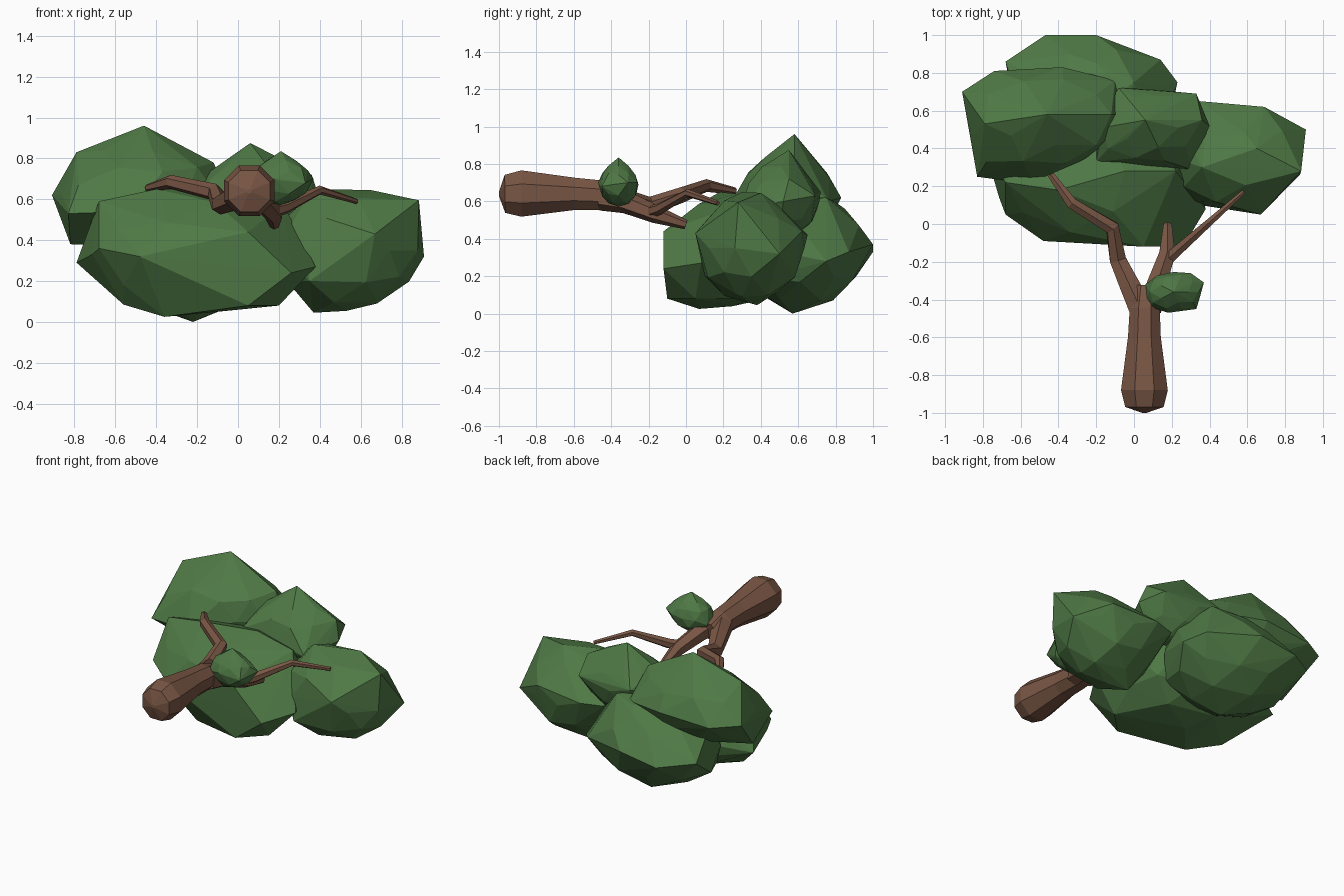
import bpy, bmesh, math, random
from mathutils import Vector

random.seed(4)


def material(name, rgb):
    m = bpy.data.materials.new(name)
    m.diffuse_color = (*rgb, 1)
    return m


LEAF = material("leaf_green", (0.078, 0.190, 0.060))
BARK = material("bark_brown", (0.190, 0.093, 0.058))


def finish(name, bm, mat):
    bmesh.ops.recalc_face_normals(bm, faces=bm.faces)
    me = bpy.data.meshes.new(name)
    bm.to_mesh(me)
    bm.free()
    me.materials.append(mat)
    ob = bpy.data.objects.new(name, me)
    bpy.context.collection.objects.link(ob)
    return ob


def tube(name, path, sides):
    """Faceted limb: path holds (x, y, z, radius)."""
    bm = bmesh.new()
    pts = [Vector(p[:3]) for p in path]
    rings = []
    for i, p in enumerate(pts):
        d = (pts[min(i + 1, len(pts) - 1)] - pts[max(i - 1, 0)]).normalized()
        u = d.cross(Vector((0, 0, 1))).normalized()
        v = u.cross(d)
        ring = []
        for k in range(sides):
            a = 2 * math.pi * (k + 0.5) / sides
            ring.append(bm.verts.new(p + (u * math.cos(a) + v * math.sin(a)) * path[i][3]))
        rings.append(ring)
    for a, b in zip(rings, rings[1:]):
        for k in range(sides):
            n = (k + 1) % sides
            bm.faces.new((a[k], a[n], b[n], b[k]))
    bm.faces.new(rings[0])
    bm.faces.new(rings[-1])
    return finish(name, bm, BARK)


def clump(name, centre, radii, corners):
    """Faceted leaf mass: rough ellipsoid wrapped together with a few corner points."""
    ball = bmesh.new()
    bmesh.ops.create_icosphere(ball, subdivisions=2, radius=1)
    pts = [Vector(c) for c in corners]
    for v in ball.verts:
        s = random.uniform(0.92, 1.0)
        pts.append(Vector([c + r * s * q for c, r, q in zip(centre, radii, v.co)]))
    ball.free()
    bm = bmesh.new()
    for p in pts:
        bm.verts.new(p)
    bmesh.ops.convex_hull(bm, input=bm.verts[:])
    bmesh.ops.delete(bm, geom=[v for v in bm.verts if not v.link_faces], context='VERTS')
    return finish(name, bm, LEAF)


# Trunk and branches
tube("trunk", [(0.055, -1.0, 0.64, 0.012), (0.055, -0.968, 0.64, 0.110),
               (0.055, -0.88, 0.642, 0.134), (0.055, -0.6, 0.64, 0.094),
               (0.057, -0.45, 0.632, 0.086), (0.06, -0.33, 0.615, 0.06)], 8)
tube("left_branch", [(0.035, -0.45, 0.63, 0.07), (-0.02, -0.33, 0.605, 0.062),
                     (-0.085, -0.19, 0.575, 0.050), (-0.115, -0.02, 0.635, 0.042),
                     (-0.33, 0.11, 0.685, 0.034), (-0.44, 0.26, 0.655, 0.02)], 6)
tube("right_branch", [(0.085, -0.45, 0.62, 0.07), (0.12, -0.32, 0.595, 0.06),
                      (0.175, -0.16, 0.53, 0.048), (0.178, 0.0, 0.475, 0.025)], 6)
tube("thin_branch", [(0.165, -0.2, 0.54, 0.035), (0.23, -0.14, 0.56, 0.032),
                     (0.40, 0.01, 0.645, 0.022), (0.58, 0.17, 0.59, 0.013)], 6)

# Leaf clumps
clump("upper_left_leaves", (-0.48, 0.55, 0.62), (0.41, 0.27, 0.26),
      [(-0.46, 0.58, 0.96), (-0.91, 0.70, 0.62), (-0.82, 0.45, 0.38), (-0.83, 0.25, 0.53),
       (-0.74, 0.81, 0.60), (-0.38, 0.83, 0.62), (-0.10, 0.76, 0.60), (-0.53, 0.21, 0.54),
       (-0.12, 0.58, 0.78), (-0.79, 0.53, 0.83), (-0.04, 0.58, 0.60), (-0.78, 0.33, 0.67)])
clump("front_leaves", (-0.20, 0.25, 0.33), (0.55, 0.37, 0.30),
      [(-0.79, 0.40, 0.29), (-0.68, 0.22, 0.59), (-0.40, 0.18, 0.65), (-0.68, 0.05, 0.36),
       (-0.48, -0.09, 0.32), (0.26, -0.12, 0.24), (0.05, -0.12, 0.44), (0.38, 0.08, 0.27),
       (0.20, 0.05, 0.08), (0.05, -0.10, 0.08), (-0.36, 0.07, 0.025), (-0.56, 0.18, 0.085),
       (0.22, 0.28, 0.58), (-0.05, 0.28, 0.64)])
clump("back_leaves", (-0.22, 0.61, 0.33), (0.45, 0.37, 0.32),
      [(-0.47, 1.0, 0.33), (-0.20, 1.0, 0.37), (0.14, 0.87, 0.33), (0.23, 0.75, 0.28),
       (-0.68, 0.86, 0.36), (-0.22, 0.57, 0.0), (-0.20, 0.85, 0.56), (0.0, 0.75, 0.62)])
clump("right_leaves", (0.53, 0.35, 0.35), (0.37, 0.29, 0.30),
      [(0.65, 0.40, 0.645), (0.885, 0.28, 0.595), (0.91, 0.50, 0.32), (0.68, 0.30, 0.09),
       (0.37, 0.38, 0.045), (0.35, 0.65, 0.42), (0.69, 0.62, 0.44), (0.67, 0.05, 0.43),
       (0.35, 0.10, 0.20), (0.36, 0.30, 0.65), (0.20, 0.60, 0.42)])
clump("upper_middle_leaves", (0.08, 0.51, 0.60), (0.30, 0.21, 0.22),
      [(0.06, 0.55, 0.875), (0.36, 0.55, 0.72), (0.33, 0.69, 0.63), (0.40, 0.52, 0.60),
       (0.30, 0.29, 0.55), (-0.08, 0.72, 0.65), (-0.20, 0.33, 0.60)])
clump("small_leaves", (0.21, -0.36, 0.69), (0.155, 0.11, 0.12),
      [(0.21, -0.36, 0.835), (0.37, -0.31, 0.70), (0.33, -0.45, 0.68), (0.06, -0.32, 0.66),
       (0.18, -0.47, 0.70), (0.09, -0.44, 0.68), (0.30, -0.26, 0.70)])
